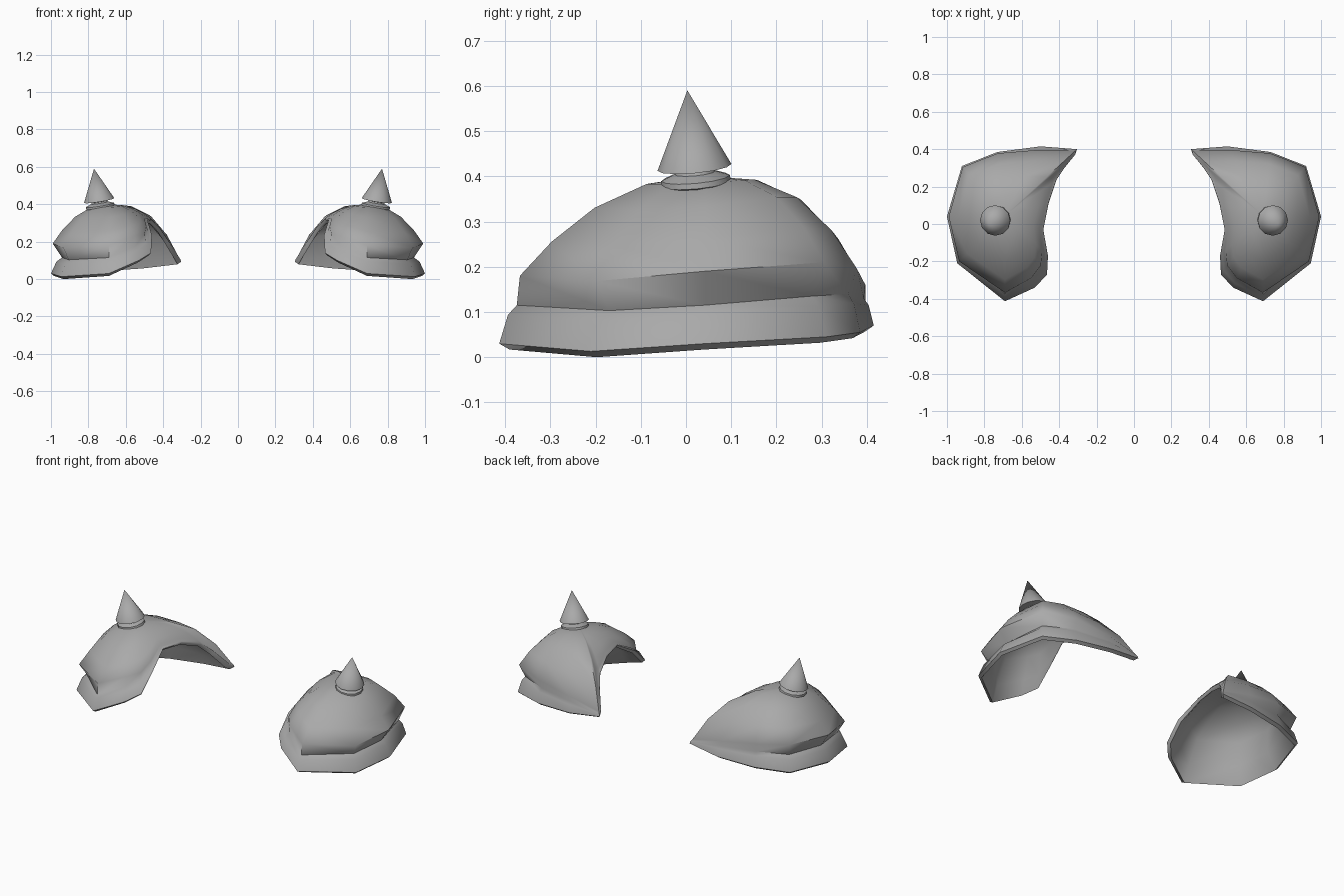
import bpy, bmesh, math
from mathutils import Vector

old = bpy.data.objects.get("Cube")
if old:
    bpy.data.objects.remove(old, do_unlink=True)

steel = bpy.data.materials.new("grey steel")
steel.use_nodes = True
steel.diffuse_color = (0.4, 0.4, 0.4, 1)
steel.node_tree.nodes["Principled BSDF"].inputs["Base Color"].default_value = (0.4, 0.4, 0.4, 1)

CROWN = Vector((0.69, 0.045, 0.4))


def finish(name, bm, angle):
    """Make an object, mirror it to the other shoulder and shade it."""
    bmesh.ops.recalc_face_normals(bm, faces=bm.faces)
    mesh = bpy.data.meshes.new(name)
    bm.to_mesh(mesh)
    bm.free()
    mesh.materials.append(steel)
    obj = bpy.data.objects.new(name, mesh)
    bpy.context.collection.objects.link(obj)
    bpy.ops.object.select_all(action="DESELECT")
    obj.select_set(True)
    bpy.context.view_layer.objects.active = obj
    bpy.ops.object.shade_smooth_by_angle(angle=math.radians(angle))
    mirror = obj.modifiers.new("other_shoulder", "MIRROR")
    mirror.use_axis = (True, False, False)


def bridge(bm, rings):
    """Join consecutive closed rings of vertices with quads."""
    for low, high in zip(rings, rings[1:]):
        n = len(low)
        for i in range(n):
            j = (i + 1) % n
            bm.faces.new((low[i], low[j], high[j], high[i]))


def cap(bm, ring, point):
    """Close a ring with a fan of triangles."""
    centre = bm.verts.new(point)
    for i, vert in enumerate(ring):
        bm.faces.new((vert, ring[(i + 1) % len(ring)], centre))


def toward_crown(p, amount, rise):
    """Move a point inward over the plan and upward."""
    return Vector((p.x + (CROWN.x - p.x) * amount,
                   p.y + (CROWN.y - p.y) * amount, p.z + rise))


def dome(p, t):
    """Point on the rounded arc from the bulge to the crown, fuller at the back."""
    fullness = 2.25 + 2 * max(0, p.y - CROWN.y)
    return toward_crown(p, t, (CROWN.z - p.z) * (1 - (1 - t) ** fullness))


def shrink(p, scale):
    """Scale toward the middle of the shell floor, for the lining."""
    floor = Vector((CROWN.x, CROWN.y, 0))
    return floor + (p - floor) * scale


# Columns around the shell: rim x, y, z, crease inset and rise, bulge inset and rise
columns = [
    (.305, .40, .092, .01, .015, .03, .025),    # back tip
    (.50, .415, .07, .06, .06, .05, .09),
    (.73, .385, .055, .08, .085, .02, .14),
    (.92, .31, .045, .12, .09, .02, .165),
    (1.0, .04, .03, .19, .085, .03, .16),    # outer side
    (.945, -.21, .013, .16, .09, .04, .155),
    (.69, -.413, .03, .085, .085, .1, .15),   # front
    (.53, -.34, .1, .12, .075, .13, .13),
    (.465, -.27, .14, .13, .055, .15, .105),
    (.46, -.17, .235, .09, .022, .13, .05),   # neck opening
    (.485, -.03, .318, .05, .01, .1, .022),
    (.457, .11, .308, .03, .01, .08, .025),
    (.415, .235, .265, .02, .012, .07, .025),
    (.372, .30, .2, .02, .012, .05, .025),
    (.315, .37, .11, .01, .012, .03, .025),
]

# Shoulder shell: brim with a ledge, crease, bulge and dome, with a lining inside
rims = [Vector(c[:3]) for c in columns]
ledges = [toward_crown(p, c[3] * .5, c[4] * .75) for p, c in zip(rims, columns)]
creases = [toward_crown(p, c[3], c[4]) for p, c in zip(rims, columns)]
bulges = [toward_crown(p, c[5], c[6]) for p, c in zip(rims, columns)]
domes = [[dome(p, t) for p in bulges] for t in (.17, .4, .68)]
lip = [toward_crown(p, .05, -.013) for p in rims]
lining = [[shrink(p, .95) for p in ring] for ring in [creases] + domes]

bm = bmesh.new()
layers = lining[::-1] + [lip, rims, ledges, creases, bulges] + domes
rings = [[bm.verts.new(p) for p in layer] for layer in layers]
bridge(bm, rings)
cap(bm, rings[0], shrink(CROWN, .95))
cap(bm, rings[-1], CROWN)
finish("shoulder_shell", bm, 58)


def lathe(name, profile, base, axis, sides=12):
    """Revolve a (radius, height) profile about a tilted axis."""
    turn = axis.to_track_quat("Z", "Y")
    bm = bmesh.new()
    made = []
    for radius, height in profile:
        made.append([bm.verts.new(base + turn @ Vector((
            radius * math.cos(math.tau * i / sides),
            radius * math.sin(math.tau * i / sides), height)))
            for i in range(sides)])
    bridge(bm, made)
    cap(bm, made[0], base + turn @ Vector((0, 0, profile[0][1])))
    bmesh.ops.remove_doubles(bm, verts=bm.verts, dist=0.0005)
    finish(name, bm, 40)


# Spike with its collar, leaning outward
base = Vector((.74, .02, .406))
lean = Vector((.77, .003, .59)) - base
lathe("spike_collar", [(.05, -.034), (.078, -.022), (.076, -.01), (.045, .002), (.04, .014)], base, lean)
lathe("spike", [(.035, .008), (.082, .014), (.0, lean.length)], base, lean)
